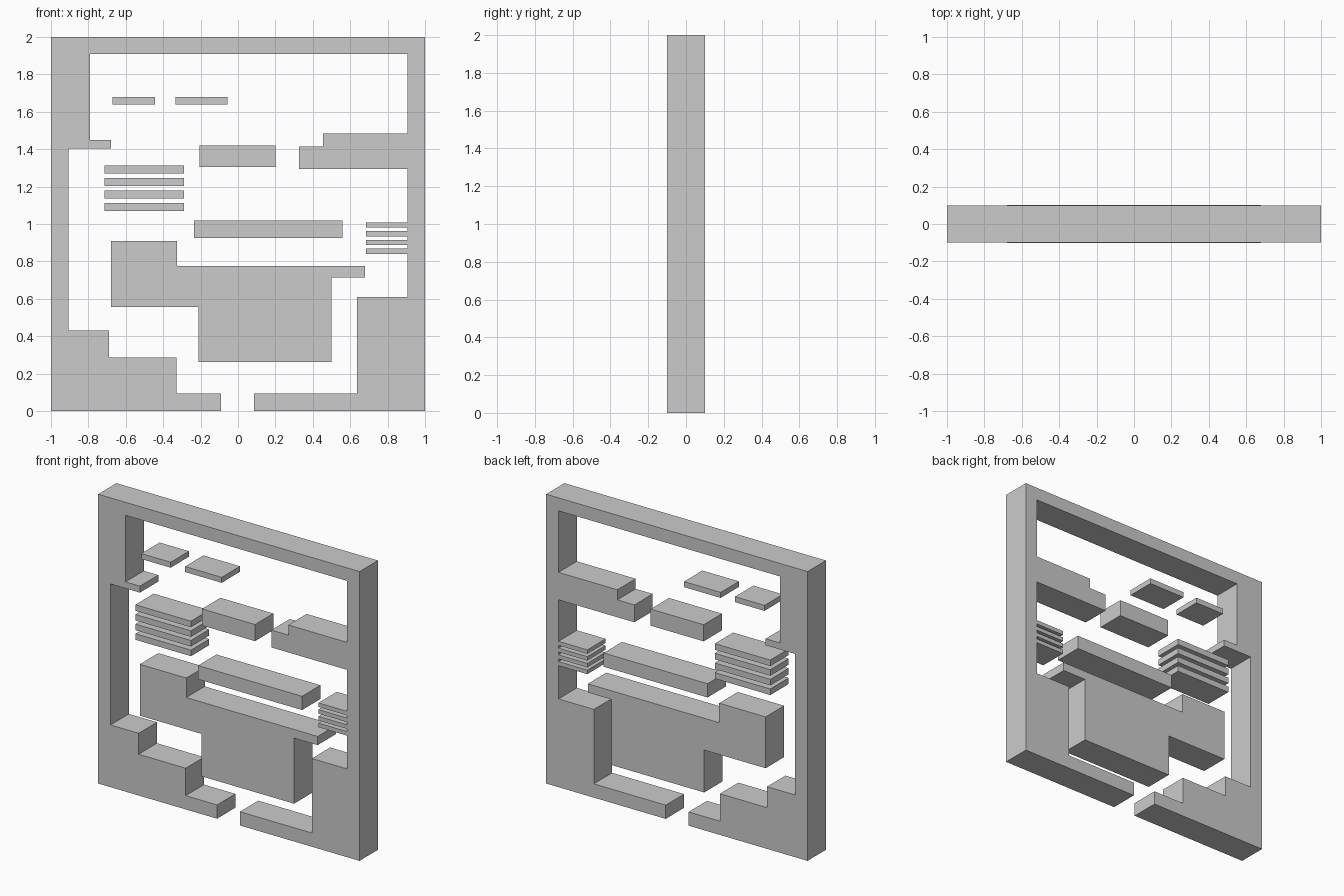
import bpy, bmesh

if "Cube" in bpy.data.objects:
    bpy.data.objects.remove(bpy.data.objects["Cube"])

HALF_DEPTH = 0.1


def extrude_profile(name, points, half=HALF_DEPTH):
    """Extrude an (x, z) outline symmetrically along y."""
    bm = bmesh.new()
    face = bm.faces.new([bm.verts.new((x, -half, z)) for x, z in points])
    ext = bmesh.ops.extrude_face_region(bm, geom=[face])
    verts = [v for v in ext["geom"] if isinstance(v, bmesh.types.BMVert)]
    bmesh.ops.translate(bm, verts=verts, vec=(0, 2 * half, 0))
    bmesh.ops.recalc_face_normals(bm, faces=bm.faces[:])
    mesh = bpy.data.meshes.new(name)
    bm.to_mesh(mesh)
    bm.free()
    obj = bpy.data.objects.new(name, mesh)
    bpy.context.collection.objects.link(obj)
    return obj


def block(name, x0, x1, z0, z1):
    return extrude_profile(name, [(x0, z0), (x1, z0), (x1, z1), (x0, z1)])


# Outer wall with ledges, steps and a gap in the floor
extrude_profile("outer_wall", [
    (-0.09, 0), (-1, 0), (-1, 2), (1, 2), (1, 0), (0.085, 0),
    (0.085, 0.095), (0.635, 0.095), (0.635, 0.61), (0.905, 0.61),
    (0.905, 1.295), (0.325, 1.295), (0.325, 1.415), (0.455, 1.415),
    (0.455, 1.485), (0.905, 1.485), (0.905, 1.91), (-0.79, 1.91),
    (-0.79, 1.45), (-0.68, 1.45), (-0.68, 1.405), (-0.905, 1.405),
    (-0.905, 0.43), (-0.69, 0.43), (-0.69, 0.285), (-0.33, 0.285),
    (-0.33, 0.095), (-0.09, 0.095)])

# Large floating mass in the middle, a hair thicker than the wall
extrude_profile("central_mass", [
    (-0.68, 0.555), (-0.68, 0.91), (-0.325, 0.91), (-0.325, 0.775),
    (0.68, 0.775), (0.68, 0.715), (0.5, 0.715), (0.5, 0.262),
    (-0.21, 0.262), (-0.21, 0.555)], 0.101)

# Floating platforms
block("long_platform", -0.235, 0.56, 0.925, 1.02)
block("middle_platform", -0.205, 0.2, 1.305, 1.42)
block("upper_platform_left", -0.67, -0.445, 1.64, 1.678)
block("upper_platform_right", -0.335, -0.055, 1.64, 1.678)

# Ladders of evenly spaced slats
for i in range(4):
    z = 1.07 + i * 0.0667
    block(f"left_slat_{i + 1}", -0.715, -0.29, z, z + 0.042)
    z = 0.84 + i * 0.0467
    block(f"right_slat_{i + 1}", 0.685, 0.905, z, z + 0.028)
